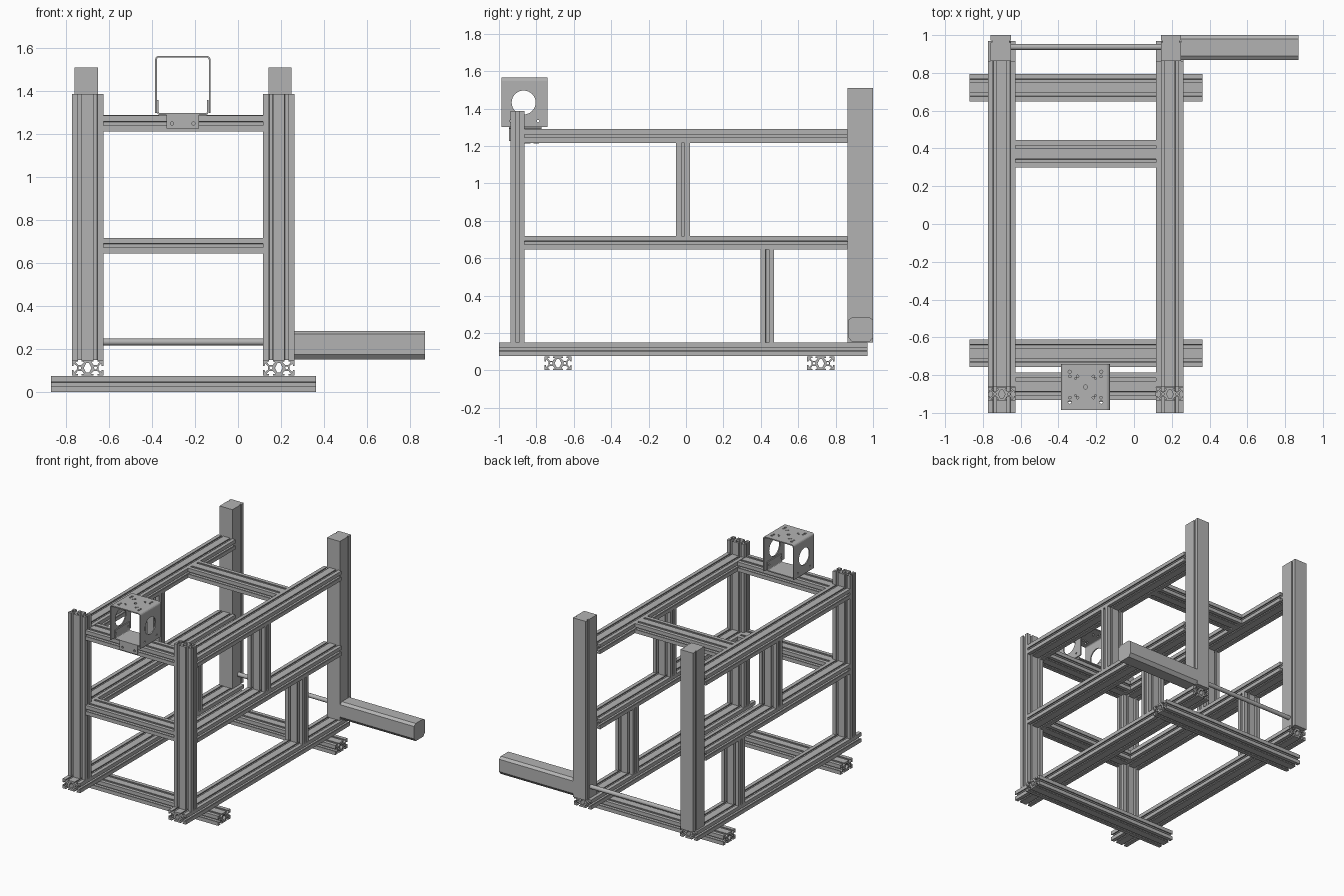
import bpy, bmesh, math
from mathutils import Matrix, Vector

cube = bpy.data.objects.get("Cube")
if cube:
    bpy.data.objects.remove(cube, do_unlink=True)

grey = bpy.data.materials.new("aluminium_grey")
grey.use_nodes = True
colour = (0.45, 0.45, 0.45, 1)
grey.diffuse_color = colour
grey.node_tree.nodes["Principled BSDF"].inputs["Base Color"].default_value = colour

# Orientation of a profile (u, v) swept along each axis
AXES = {
    "x": Matrix(((0, 0, 1, 0), (1, 0, 0, 0), (0, 1, 0, 0), (0, 0, 0, 1))),
    "y": Matrix.Rotation(math.pi / 2, 4, "X"),
    "z": Matrix.Identity(4),
}


def add_mesh(name, mesh):
    mesh.materials.clear()
    mesh.materials.append(grey)
    obj = bpy.data.objects.new(name, mesh)
    bpy.context.collection.objects.link(obj)
    return obj


def sweep(name, loops, axis, centre, length):
    """Solid prism from outline loops; inner loops become holes."""
    curve = bpy.data.curves.new(name, "CURVE")
    curve.dimensions = "2D"
    curve.fill_mode = "BOTH"
    curve.extrude = length / 2
    for loop in loops:
        spline = curve.splines.new("POLY")
        spline.points.add(len(loop) - 1)
        for p, (u, v) in zip(spline.points, loop):
            p.co = (u, v, 0, 1)
        spline.use_cyclic_u = True
        spline.use_smooth = False
    temp = bpy.data.objects.new(name + "_curve", curve)
    bpy.context.collection.objects.link(temp)
    graph = bpy.context.evaluated_depsgraph_get()
    mesh = bpy.data.meshes.new_from_object(temp.evaluated_get(graph))
    bpy.data.objects.remove(temp, do_unlink=True)
    bpy.data.curves.remove(curve)
    bm = bmesh.new()
    bm.from_mesh(mesh)
    bmesh.ops.remove_doubles(bm, verts=bm.verts, dist=1e-5)
    bmesh.ops.recalc_face_normals(bm, faces=bm.faces)
    bm.to_mesh(mesh)
    bm.free()
    mesh.transform(Matrix.Translation(centre) @ AXES[axis])
    return add_mesh(name, mesh)


def circle(u, v, r, n=12):
    return [(u + r * math.cos(2 * math.pi * i / n), v + r * math.sin(2 * math.pi * i / n)) for i in range(n)]


def rect(w, h):
    return [(-w, -h), (w, -h), (w, h), (-w, h)]


# Double T-slot profile, two square cells side by side
A = 0.0365
SLOT = [(-.009, 0), (-.009, .007), (-.02, .009), (-.008, .023),
        (.008, .023), (.02, .009), (.009, .007), (.009, 0)]


def slot_profile():
    outline = []
    sides = [(1, -A * 1j, 2 * A, (-A, A)), (1j, 2 * A, A, (0,)),
             (-1, A * 1j, 2 * A, (-A, A)), (-1j, -2 * A, A, (0,))]
    for travel, mid, half, centres in sides:
        outline.append(mid - travel * half)
        for c in centres:
            outline += [mid + travel * (c + s + d * 1j) for s, d in SLOT]
    cavity = [(.018, 0), (.007, .022), (-.007, .022), (-.018, 0), (-.007, -.022), (.007, -.022)]
    return [[(p.real, p.imag) for p in outline], cavity, circle(-A, 0, .007), circle(A, 0, .007)]


PROFILE = slot_profile()


def beam(name, axis, start, end):
    a, b = Vector(start), Vector(end)
    return sweep(name, PROFILE, axis, (a + b) / 2, (b - a).length)


# Base cross bars
for name, y in (("front", -.684), ("rear", .721)):
    beam(name + "_base_bar", "x", (-.87, y, .0375), (.363, y, .0375))

# Side frames
housing = [(-.054, -.068), (.054, -.068), (.054, .028), (.046, .028), (.046, .039), (.054, .039),
           (.054, .068), (-.054, .068), (-.054, .039), (-.046, .039), (-.046, .028), (-.054, .028)]
for side, x in (("right", -.7), ("left", .19)):
    beam(side + "_base_rail", "y", (x, -1, .113), (x, .97, .113))
    beam(side + "_middle_rail", "y", (x, -.864, .682), (x, .864, .682))
    beam(side + "_top_rail", "y", (x, -.864, 1.253), (x, .864, 1.253))
    beam(side + "_front_post", "z", (x, -.901, .15), (x, -.901, 1.387))
    beam(side + "_lower_strut", "z", (x, .435, .15), (x, .435, .646))
    beam(side + "_upper_strut", "z", (x, -.016, .718), (x, -.016, 1.217))
    sweep(side + "_rear_column", [housing], "z", (x + math.copysign(.006, x), .932, .83), 1.36)

# Cross bars between the side frames
for name, y, z in (("front_top", -.86, 1.25), ("front_middle", -.86, .682), ("rear_top", .371, 1.253)):
    beam(name + "_cross_bar", "x", (-.627, y, z), (.117, y, z))

# Drive rod and motor housing
rod = sweep("drive_rod", [circle(0, 0, .016, 20)], "x", (-.25, .937, .233), .8)
bpy.ops.object.select_all(action="DESELECT")
rod.select_set(True)
bpy.context.view_layer.objects.active = rod
bpy.ops.object.shade_smooth_by_angle()
octagon = [(-.045, -.067), (.045, -.067), (.066, -.042), (.066, .052),
           (.045, .067), (-.045, .067), (-.066, .052), (-.066, -.042)]
sweep("motor_housing", [octagon], "x", (.56, .934, .218), .62)


# Bent sheet bracket: channel outline with rounded corners
def channel(half, height, t, r):
    def wall(w, top, rad):
        right = [(w, 0)]
        for i in range(5):
            a = math.pi / 2 * i / 4
            right.append((w - rad + rad * math.cos(a), top - rad + rad * math.sin(a)))
        return right + [(-u, v) for u, v in reversed(right)]
    return wall(half, height, r) + wall(half - t, height - t, r - t)[::-1]


CX, CY = -.257, -.863
shell = sweep("bracket_cover", [channel(.129, .265, .008, .018)], "y", (CX, CY, 1.3), .245)
tray_loop = [(u, -v) for u, v in channel(.12, .07, .008, .014)]
tray = sweep("bracket_tray", [tray_loop], "y", (CX, CY + .005, 1.36), .17)
sweep("bracket_flange", [rect(.075, .036), circle(-.05, -.012, .008), circle(.05, -.012, .008)],
      "y", (CX, -.942, 1.262), .01)
sweep("bracket_lip", [rect(.075, .004)], "y", (CX, -.92, 1.294), .05)

# Holes through the bracket
bm = bmesh.new()


def hole(axis, pos, r, length, n=12):
    bmesh.ops.create_cone(bm, cap_ends=True, segments=n, radius1=r, radius2=r, depth=length,
                          matrix=Matrix.Translation(pos) @ AXES[axis])


hole("x", (CX, CY - .005, 1.432), .064, .4, 40)
for s in (-1, 1):
    hole("x", (CX, CY + s * .072, 1.333), .007, .4)
hole("z", (CX, CY, 1.56), .011, .06)
for sx in (-1, 1):
    for sy in (-1, 1):
        for dx, dy, r in ((.083, .08, .009), (.083, .056, .007), (.042, .056, .007), (.053, .045, .005)):
            hole("z", (CX + sx * dx, CY + sy * dy, 1.56), r, .04, 8)
cut_mesh = bpy.data.meshes.new("hole_cutter")
bm.to_mesh(cut_mesh)
bm.free()
cutter = add_mesh("hole_cutter", cut_mesh)
cutter.hide_render = True
for part in (shell, tray):
    mod = part.modifiers.new("holes", "BOOLEAN")
    mod.operation = "DIFFERENCE"
    mod.solver = "EXACT"
    mod.use_self = True
    mod.object = cutter
    graph = bpy.context.evaluated_depsgraph_get()
    result = bpy.data.meshes.new_from_object(part.evaluated_get(graph))
    part.modifiers.clear()
    part.data = result
bpy.data.objects.remove(cutter, do_unlink=True)
